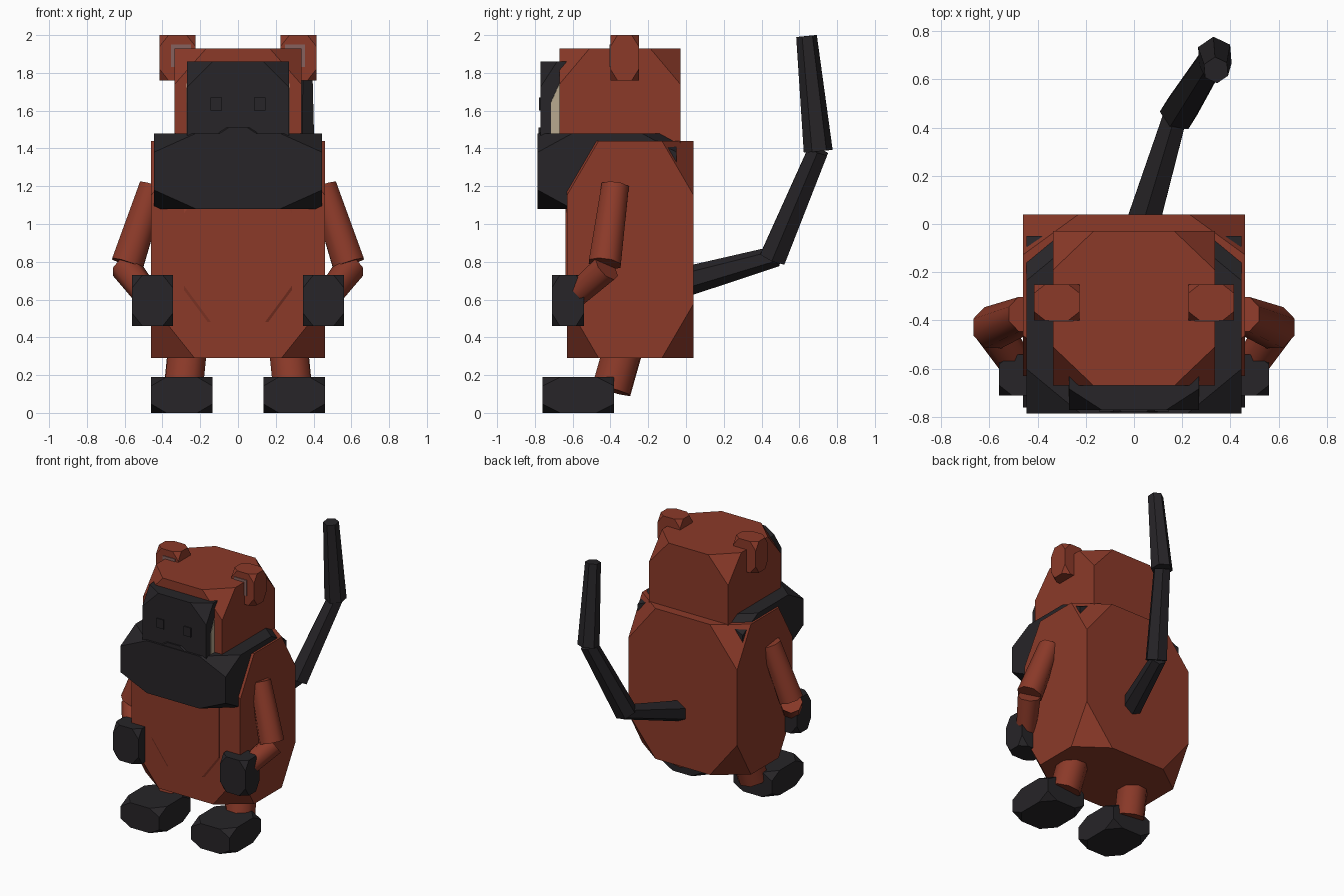
import bpy, bmesh
from mathutils import Vector

if "Cube" in bpy.data.objects:
    bpy.data.objects.remove(bpy.data.objects["Cube"])


def material(name, rgb):
    m = bpy.data.materials.new(name)
    m.diffuse_color = (*rgb, 1)
    m.use_nodes = True
    m.node_tree.nodes["Principled BSDF"].inputs["Base Color"].default_value = m.diffuse_color
    return m


RUST = material("rust_fur", (0.26, 0.042, 0.022))
DARK = material("dark_fur", (0.02, 0.018, 0.021))
CREAM = material("cream_fur", (0.48, 0.40, 0.28))
PINK = material("inner_ear", (0.24, 0.12, 0.11))


def finish(name, bm, mat):
    bmesh.ops.recalc_face_normals(bm, faces=bm.faces)
    me = bpy.data.meshes.new(name)
    bm.to_mesh(me)
    bm.free()
    me.materials.append(mat)
    ob = bpy.data.objects.new(name, me)
    bpy.context.collection.objects.link(ob)
    return ob


def block(name, x, y, z, mat, cut=0.25):
    """Box over the given ranges with its eight corners cut off."""
    bm = bmesh.new()
    bmesh.ops.create_cube(bm, size=1)
    if cut:
        bmesh.ops.bevel(bm, geom=bm.verts[:], offset=cut, offset_type='OFFSET',
                        segments=1, affect='VERTICES')
        # normalise the cut so that it is an exact fraction of every edge
        for v in bm.verts:
            for i in range(3):
                if abs(v.co[i]) < 0.499:
                    v.co[i] = (0.5 - cut) * (1 if v.co[i] > 0 else -1)
    for v in bm.verts:
        for i, (a, b) in enumerate((x, y, z)):
            v.co[i] = (a + b) / 2 + v.co[i] * (b - a)
    return finish(name, bm, mat)


def limb(name, a, b, r1, r2, mat, sides=8, smooth=True):
    """Tapered cylinder from a to b."""
    a, b = Vector(a), Vector(b)
    d = b - a
    bm = bmesh.new()
    bmesh.ops.create_cone(bm, cap_ends=True, segments=sides, radius1=r1,
                          radius2=r2, depth=d.length)
    rot = d.to_track_quat('Z', 'Y')
    for v in bm.verts:
        v.co = rot @ v.co + (a + b) / 2
    for f in bm.faces:
        f.smooth = smooth and len(f.verts) == 4
    for e in bm.edges:
        e.smooth = all(len(f.verts) == 4 for f in e.link_faces)
    return finish(name, bm, mat)


# torso, belly patch and head
block("body", (-0.46, 0.46), (-0.63, 0.04), (0.29, 1.44), RUST)
block("belly", (-0.285, 0.285), (-0.637, -0.4), (0.48, 1.25), RUST)
block("head", (-0.335, 0.335), (-0.67, -0.03), (1.17, 1.93), RUST)

# dark ruff around the neck
block("ruff", (-0.445, 0.445), (-0.785, -0.05), (1.08, 1.48), DARK)

# face mask, cheeks and nose
block("face", (-0.27, 0.27), (-0.77, -0.42), (1.32, 1.86), DARK)
block("cheeks", (-0.272, 0.272), (-0.715, -0.45), (1.2, 1.79), CREAM)
block("nose", (-0.1, 0.1), (-0.78, -0.6), (1.38, 1.51), DARK)

# paired parts
for s, side in ((-1, "left"), (1, "right")):
    def span(a, b):
        return tuple(sorted((a * s, b * s)))
    block(side + "_eye", span(0.085, 0.145), (-0.778, -0.72), (1.6, 1.67), DARK, 0)
    block(side + "_ear", span(0.225, 0.415), (-0.40, -0.25), (1.76, 2.0), RUST)
    block(side + "_inner_ear", span(0.25, 0.355), (-0.405, -0.38), (1.83, 1.95), PINK, 0)
    limb(side + "_upper_arm", (0.45 * s, -0.375, 1.2), (0.585 * s, -0.43, 0.79),
         0.078, 0.092, RUST)
    limb(side + "_forearm", (0.595 * s, -0.42, 0.77), (0.48 * s, -0.59, 0.62),
         0.08, 0.07, RUST)
    block(side + "_hand", span(0.345, 0.56), (-0.71, -0.54), (0.46, 0.73), DARK)
    limb(side + "_leg", (0.26 * s, -0.31, 0.42), (0.29 * s, -0.395, 0.12),
         0.11, 0.11, RUST)
    block(side + "_foot", span(0.135, 0.46), (-0.76, -0.38), (0, 0.19), DARK)

# three-piece tail
limb("tail_base", (0.03, -0.02, 0.69), (0.18, 0.48, 0.83), 0.08, 0.055, DARK, 6, False)
limb("tail_middle", (0.185, 0.46, 0.82), (0.335, 0.70, 1.39), 0.08, 0.062, DARK, 6, False)
limb("tail_tip", (0.335, 0.70, 1.385), (0.34, 0.638, 1.995), 0.077, 0.055, DARK, 6, False)
